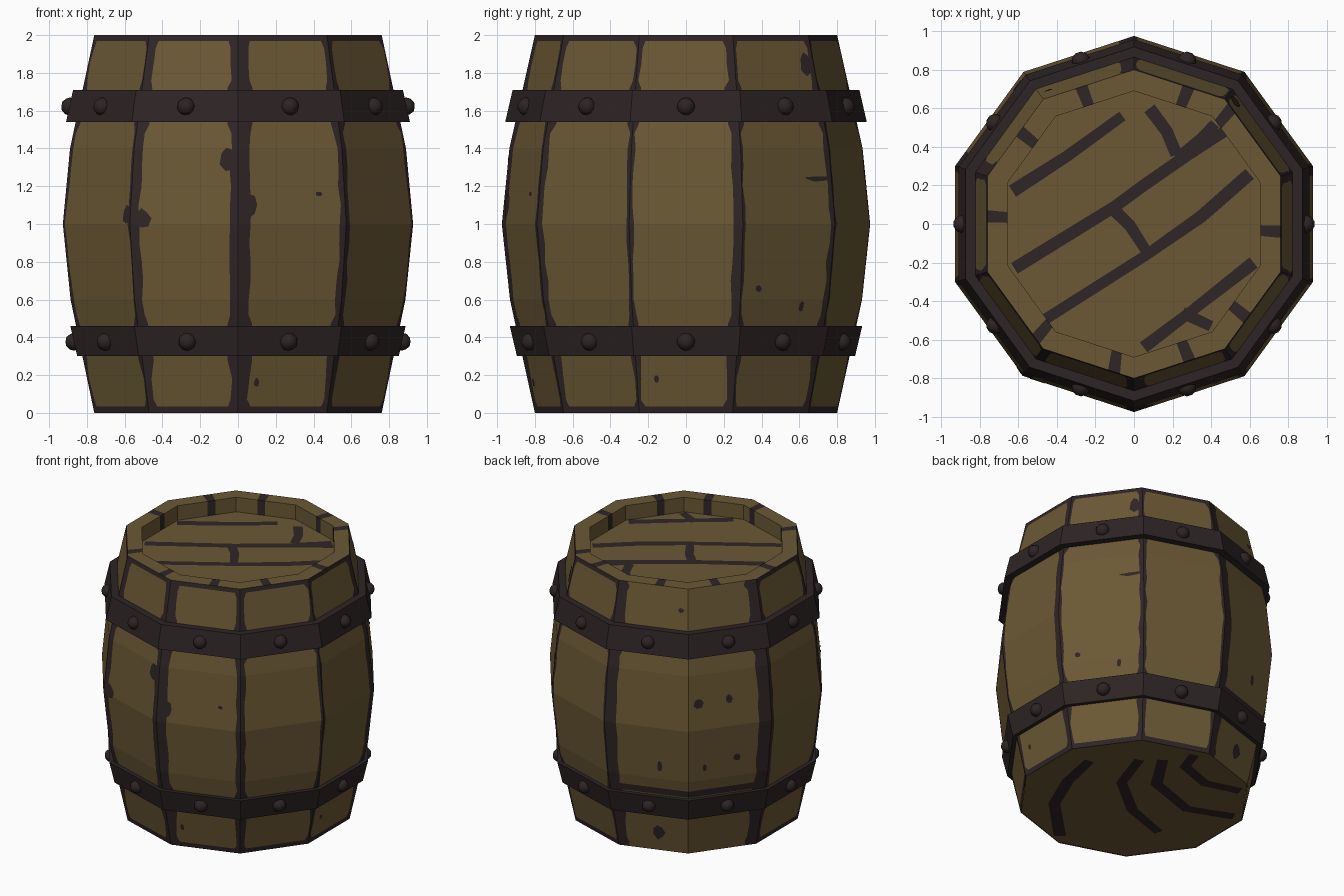
import bpy, bmesh, math, random
from mathutils import Vector

if "Cube" in bpy.data.objects:
    bpy.data.objects.remove(bpy.data.objects["Cube"])

random.seed(4)
N = 10
PROFILE = [(0, .80), (.6, .932), (1.0, .975), (1.4, .935), (2.0, .80)]
LID_Z, LID_R = 1.89, .69


def material(name, rgb):
    m = bpy.data.materials.new(name)
    m.diffuse_color = (*rgb, 1)
    m.use_nodes = True
    m.node_tree.nodes["Principled BSDF"].inputs["Base Color"].default_value = m.diffuse_color
    return m


WOOD = material("oak_wood", (.147, .099, .035))
DARK = material("dark_seam", (.029, .018, .019))
IRON = material("dark_iron", (.027, .018, .018))


def finish(bm, name, mats):
    me = bpy.data.meshes.new(name)
    bm.to_mesh(me)
    bm.free()
    for m in mats:
        me.materials.append(m)
    ob = bpy.data.objects.new(name, me)
    bpy.context.collection.objects.link(ob)
    return ob


def radius(z):
    for (z0, r0), (z1, r1) in zip(PROFILE, PROFILE[1:]):
        if z <= z1:
            return r0 + (r1 - r0) * (z - z0) / (z1 - z0)
    return PROFILE[-1][1]


def corner(k, r, z):
    a = math.radians(270 + 36 * k)
    return Vector((r * math.cos(a), r * math.sin(a), z))


def on_side(k, u, r, z):
    return corner(k, r, z).lerp(corner(k + 1, r, z), u)


def quad(bm, pts, mat=0):
    bm.faces.new([bm.verts.new(p) for p in pts]).material_index = mat


def disc(name, r, z, up):
    bm = bmesh.new()
    pts = [corner(k, r, z) for k in range(N)]
    quad(bm, pts if up else pts[::-1])
    finish(bm, name, [WOOD])


# Staves: each side is wood between ragged dark seams
# seam widths (before, after) each corner, as a fraction of a side
SEAMS = [(.07, .11), (.05, .06), (.03, .03), (.08, .02), (.05, .03),
         (.03, .13), (0, 0), (.15, .05), (.04, .04), (.02, .08)]
LEVELS = [0, .035, .07, .18, .28, .47, .52, .6, .7, .8, .9, 1, 1.1, 1.2,
          1.3, 1.4, 1.48, 1.53, 1.72, 1.76, 1.85, 1.93, 1.97, 2]
ROUNDED = {.035, .28, .47, 1.53, 1.72, 1.97}
bm = bmesh.new()
for k in range(N):
    wa, wb = SEAMS[k][1], SEAMS[(k + 1) % N][0]
    rows = []
    for z in LEVELS:
        extra = .03 if z in ROUNDED else 0
        a = wa + extra + random.uniform(-.012, .014) if wa else 0
        b = wb + extra + random.uniform(-.012, .014) if wb else 0
        us = (0, max(a, 0), 1 - max(b, 0), 1)
        rows.append([on_side(k, u, radius(z), z) for u in us])
    for i, (lo, hi) in enumerate(zip(rows, rows[1:])):
        z = (LEVELS[i] + LEVELS[i + 1]) / 2
        worn = k in (5, 6)
        band = (.46 < z < .53) if worn else (z < .035 or z > 1.97)
        for j in range(3):
            if (lo[j] - lo[j + 1]).length + (hi[j] - hi[j + 1]).length > 1e-5:
                quad(bm, (lo[j], lo[j + 1], hi[j + 1], hi[j]),
                     1 if band or j != 1 else 0)
bmesh.ops.remove_doubles(bm, verts=bm.verts, dist=1e-5)
finish(bm, "staves", [WOOD, DARK])

# Top rim and recess wall, one dark joint per side
JOINTS = [.61, .4, .42, .88, .4, .58, .42, .42, .87, .78]
bm = bmesh.new()
for k, c in enumerate(JOINTS):
    cuts = (0, c - .065, c + .065, 1)
    for j in range(3):
        u, v = cuts[j], cuts[j + 1]
        m = 1 if j == 1 else 0
        o0, o1 = on_side(k, u, .8, 2), on_side(k, v, .8, 2)
        i0, i1 = on_side(k, u, LID_R, 2), on_side(k, v, LID_R, 2)
        b0, b1 = on_side(k, u, LID_R, LID_Z), on_side(k, v, LID_R, LID_Z)
        quad(bm, (o0, o1, i1, i0), m)
        quad(bm, (i0, i1, b1, b0), m)
bmesh.ops.remove_doubles(bm, verts=bm.verts, dist=1e-5)
finish(bm, "top_rim", [WOOD, DARK])

disc("lid", LID_R, LID_Z, True)
disc("base", .797, .004, False)


def strips(name, lines, z, up, width):
    """Flat painted lines of a given width along each path."""
    bm = bmesh.new()
    for path in lines:
        pts = [Vector(p) for p in path]
        sides = []
        for i, p in enumerate(pts):
            t = (pts[min(i + 1, len(pts) - 1)] - pts[max(i - 1, 0)]).normalized()
            n = Vector((-t.y, t.x)) * width / 2 * random.uniform(.9, 1.15)
            sides.append((Vector((*(p + n), z)), Vector((*(p - n), z))))
        for (a, b), (c, d) in zip(sides, sides[1:]):
            quad(bm, (a, b, d, c) if up else (a, c, d, b))
    bmesh.ops.remove_doubles(bm, verts=bm.verts, dist=1e-5)
    finish(bm, name, [DARK])


# Plank gaps on the lid
strips("lid_plank_gaps", [
    [(-.63, .17), (-.35, .35), (-.06, .56)],
    [(-.62, -.23), (-.1, .09), (.05, .2), (.28, .36), (.5, .5)],
    [(-.47, -.5), (.05, -.17), (.35, .04), (.6, .26)],
    [(.05, -.64), (.3, -.45), (.62, -.2)],
    [(-.12, .09), (-.02, -.01), (.07, -.15)],
    [(.08, .6), (.17, .48), (.22, .36)],
    [(.22, .34), (.35, .44), (.42, .52)],
    [(.25, -.46), (.4, -.53)],
], LID_Z + .004, True, .06)

# Curved grain on the underside, drawn in a frame turned toward 54 degrees
GRAIN = [
    [(-.34, .49), (-.47, .2), (-.54, -.11), (-.47, -.55)],
    [(0, .53), (-.1, .21), (0, -.16), (.2, -.45)],
    [(.16, .54), (.14, .21), (.37, -.12), (.7, -.2)],
    [(.37, .62), (.32, .46), (.47, .24), (.72, .15)],
]
strips("base_grain", [[(-.809 * s + .588 * t, .588 * s + .809 * t) for s, t in g]
                      for g in GRAIN], 0, False, .075)

# Small chips and cracks: side, position across, height, half width, half height
CHIPS = [(0, .76, 1.16, .02, .015), (0, .2, .16, .02, .025), (0, .12, 1.1, .05, .07),
         (9, .9, 1.35, .05, .07), (8, .96, 1.05, .04, .06), (9, .12, 1.03, .05, .05),
         (3, .85, 1.24, .11, .015), (3, .9, 1.85, .05, .07), (3, .2, .66, .02, .02),
         (3, .7, .56, .02, .03), (2, .2, .18, .02, .02), (5, .9, 1.85, .03, .02),
         (5, .65, .7, .02, .05), (6, .12, 1.2, .04, .04), (6, .5, 1.2, .03, .04),
         (6, .2, .7, .02, .03), (6, .6, .75, .03, .03), (5, .6, .15, .06, .06)]
bm = bmesh.new()
for k, u, z, w, h in CHIPS:
    pts = []
    for i in range(7):
        a = math.tau * i / 7
        g = random.uniform(.75, 1.15)
        zz = z + h * g * math.sin(a)
        uu = min(max(u + w * 1.5 * g * math.cos(a), 0), 1)
        pts.append(on_side(k, uu, radius(zz) + .004, zz))
    quad(bm, pts)
finish(bm, "wood_chips", [DARK])


def hoop(name, z0, z1, r0, r1):
    # iron band
    bm = bmesh.new()
    prof = [(r0, z0), (r1, z1), (radius(z1) - .01, z1), (radius(z0) - .01, z0)]
    rings = [[bm.verts.new(corner(k, r, z)) for k in range(N)] for r, z in prof]
    for i in range(4):
        a, b = rings[i], rings[(i + 1) % 4]
        for k in range(N):
            n = (k + 1) % N
            bm.faces.new((a[k], a[n], b[n], b[k]))
    finish(bm, name, [IRON])
    # one round rivet in the middle of each side
    bm = bmesh.new()
    zc = (z0 + z1) / 2 - .003
    for k in range(N):
        p = on_side(k, .5, (r0 + r1) / 2 - .002, zc)
        made = bmesh.ops.create_icosphere(bm, subdivisions=2, radius=.048)
        bmesh.ops.translate(bm, verts=made["verts"], vec=p)
    for f in bm.faces:
        f.smooth = True
    finish(bm, name + "_rivets", [IRON])


hoop("lower_hoop", .30, .46, .895, .933)
hoop("upper_hoop", 1.54, 1.71, .957, .918)
